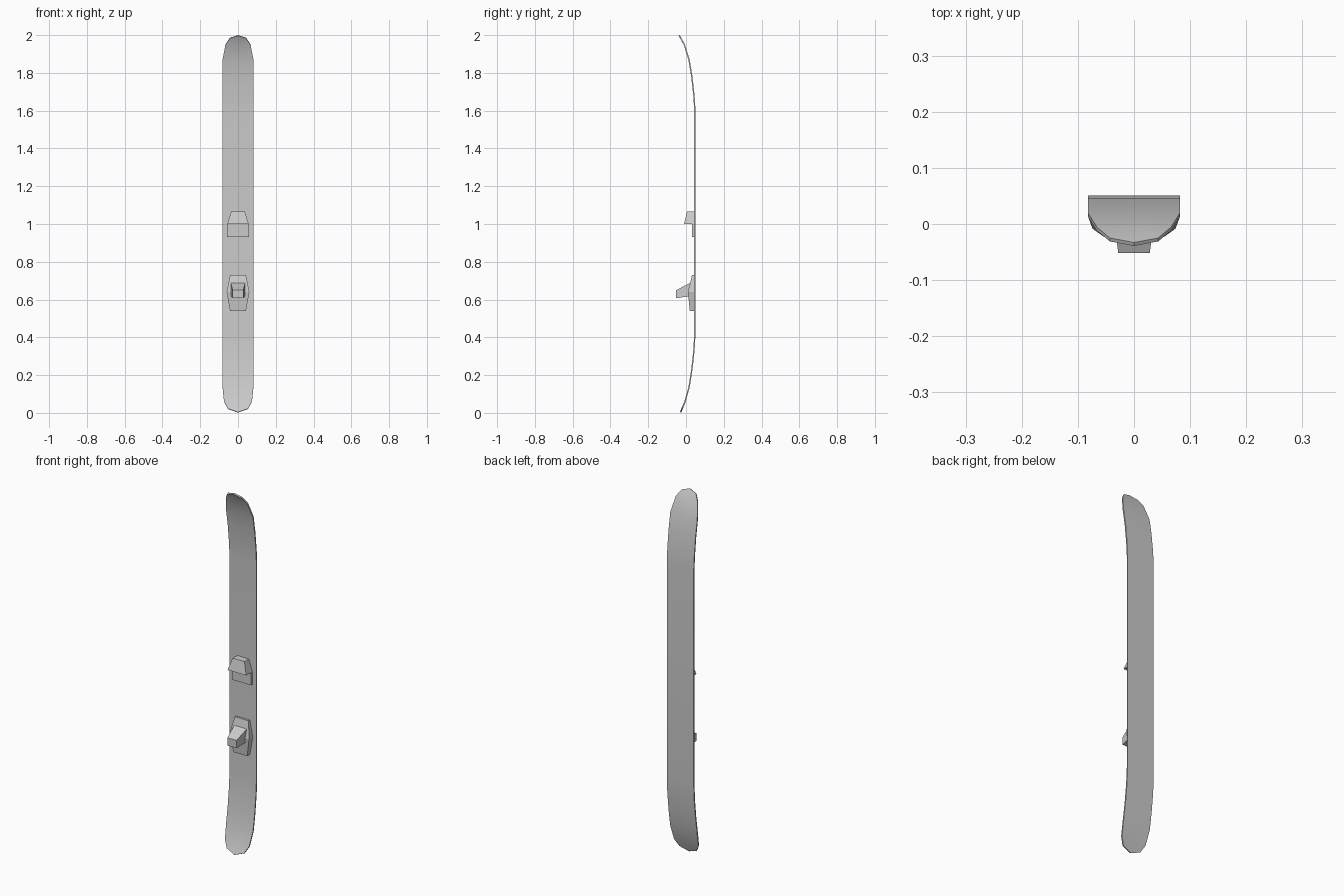
import bpy, bmesh

if "Cube" in bpy.data.objects:
    bpy.data.objects.remove(bpy.data.objects["Cube"])


def finish(name, bm):
    bmesh.ops.recalc_face_normals(bm, faces=bm.faces)
    mesh = bpy.data.meshes.new(name)
    bm.to_mesh(mesh)
    bm.free()
    ob = bpy.data.objects.new(name, mesh)
    bpy.context.collection.objects.link(ob)
    return ob


def block(name, rows, back=None):
    """Closed solid between mirrored front rows (half width, y, z) and back rows."""
    bm = bmesh.new()
    back = back or [(w, 0.046, z) for w, y, z in rows]
    grids = []
    for side in (rows, back):
        grids.append([(bm.verts.new((-w, y, z)), bm.verts.new((w, y, z)))
                      for w, y, z in side])
    f, b = grids
    for i in range(len(f) - 1):
        for g in (f, b):
            bm.faces.new((g[i][0], g[i][1], g[i + 1][1], g[i + 1][0]))
        for s in (0, 1):
            bm.faces.new((f[i][s], f[i + 1][s], b[i + 1][s], b[i][s]))
    for i in (0, -1):
        bm.faces.new((f[i][0], f[i][1], b[i][1], b[i][0]))
    return finish(name, bm)


# Ski board: rows of (half width, y, edge z, centre y, centre z)
rows = [
    (0.053, -0.020, 0.022, -0.029, 0.003),
    (0.074, -0.005, 0.060, -0.005, 0.060),
    (0.082, 0.017, 0.140, 0.017, 0.140),
    (0.082, 0.031, 0.230, 0.031, 0.230),
    (0.082, 0.042, 0.330, 0.042, 0.330),
    (0.082, 0.047, 0.420, 0.047, 0.420),
    (0.082, 0.047, 1.600, 0.047, 1.600),
    (0.082, 0.042, 1.680, 0.042, 1.680),
    (0.082, 0.031, 1.780, 0.031, 1.780),
    (0.082, 0.016, 1.870, 0.016, 1.870),
    (0.066, -0.009, 1.950, -0.009, 1.950),
    (0.043, -0.028, 1.985, -0.036, 1.998),
]
bm = bmesh.new()
grid = [[bm.verts.new(p) for p in ((-w, y, z), (0, cy, cz), (w, y, z))]
        for w, y, z, cy, cz in rows]
for a, b in zip(grid, grid[1:]):
    for i in (0, 1):
        bm.faces.new((a[i], a[i + 1], b[i + 1], b[i]))
ski = finish("ski_board", bm)
solid = ski.modifiers.new("thickness", 'SOLIDIFY')
solid.thickness = 0.007
solid.offset = 0
bpy.context.view_layer.objects.active = ski
ski.select_set(True)
bpy.ops.object.modifier_apply(modifier=solid.name)
bpy.ops.object.shade_smooth_by_angle()

# Upper binding: thin plate with an overhanging tapered hood
block("upper_binding_plate", [(0.057, 0.032, 0.93), (0.057, 0.032, 1.0)])
block("upper_binding_hood", [(0.057, -0.010, 1.0), (0.036, 0.005, 1.065)])

# Lower binding: six-sided base with a tapered nose
block("lower_binding_base", [(0.042, 0.020, 0.54), (0.060, 0.010, 0.64),
                             (0.042, 0.032, 0.73)])
block("lower_binding_nose", [(0.028, -0.052, 0.607), (0.028, -0.052, 0.65)],
      [(0.036, 0.014, 0.617), (0.038, 0.022, 0.688)])
